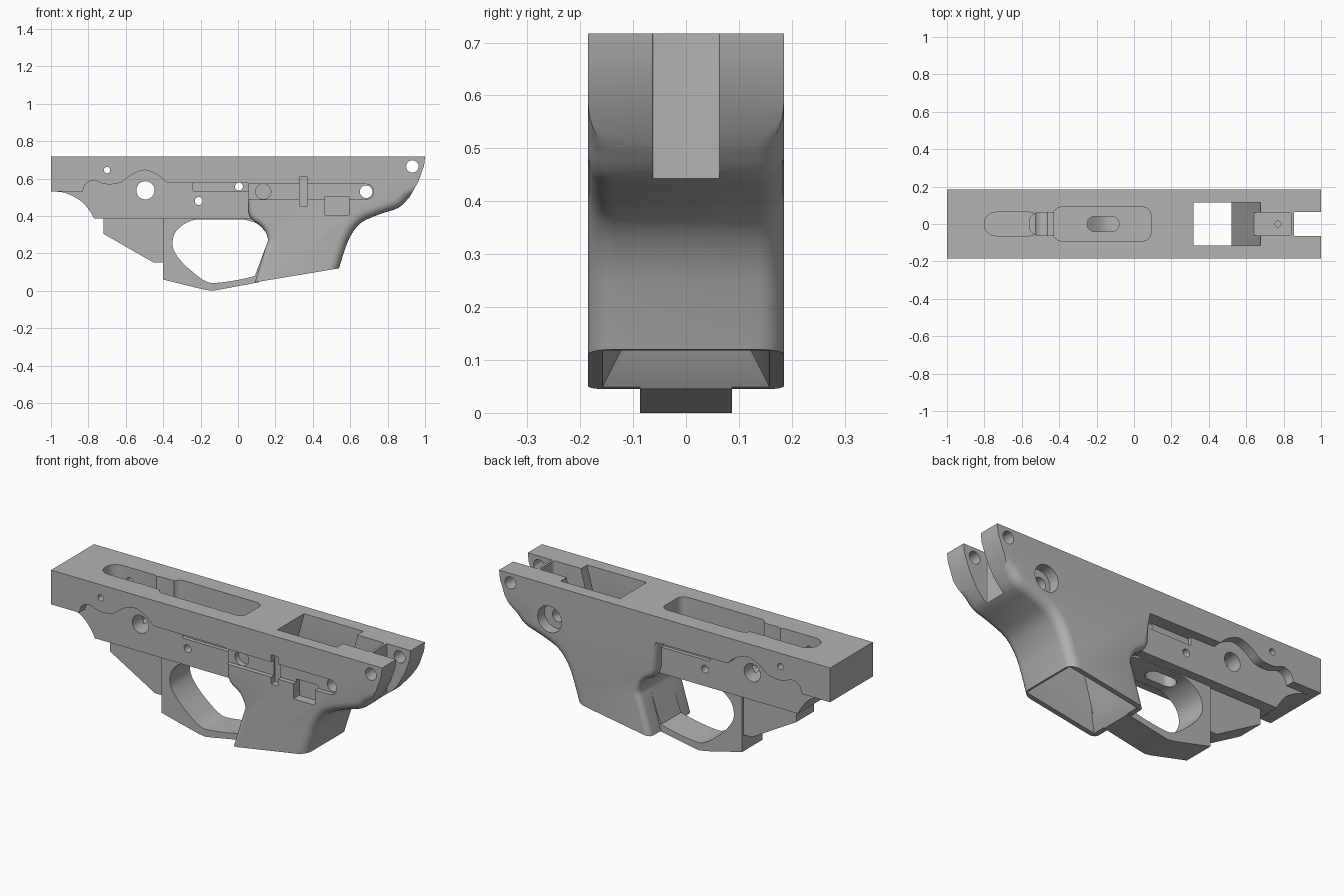
import bpy, bmesh, math
from mathutils import Vector

cube = bpy.data.objects.get("Cube")
if cube:
    bpy.data.objects.remove(cube, do_unlink=True)

grey = bpy.data.materials.new("mid_grey")
grey.use_nodes = True
color = (0.45, 0.45, 0.45, 1)
grey.diffuse_color = color
grey.node_tree.nodes["Principled BSDF"].inputs["Base Color"].default_value = color


def spline(pts, steps=4):
    """Smooth open curve through the points."""
    p = [Vector(q) for q in [pts[0], *pts, pts[-1]]]
    out = []
    for a, b, c, d in zip(p, p[1:], p[2:], p[3:]):
        for i in range(steps):
            t = i / steps
            out.append(0.5 * (2 * b + (c - a) * t + (2 * a - 5 * b + 4 * c - d) * t**2
                              + (3 * b - a - 3 * c + d) * t**3))
    return [tuple(v) for v in out] + [tuple(pts[-1])]


def rounded(x0, x1, y0, y1, r, n=6):
    """Rectangle with rounded corners."""
    pts = []
    for k, (cx, cy) in enumerate([(x1 - r, y1 - r), (x0 + r, y1 - r),
                                  (x0 + r, y0 + r), (x1 - r, y0 + r)]):
        for i in range(n + 1):
            a = (k + i / n) * math.pi / 2
            pts.append((cx + r * math.cos(a), cy + r * math.sin(a)))
    return pts


def circle(x, z, r, n=24):
    return [(x + r * math.cos(i * math.tau / n), z + r * math.sin(i * math.tau / n))
            for i in range(n)]


def finish(name, bm):
    bmesh.ops.recalc_face_normals(bm, faces=bm.faces)
    me = bpy.data.meshes.new(name)
    bm.to_mesh(me)
    bm.free()
    me.materials.append(grey)
    ob = bpy.data.objects.new(name, me)
    bpy.context.collection.objects.link(ob)
    return ob


def prism(name, pts, lo, hi, axis="y", bevels=()):
    """Extrude a profile; bevels are (rule, width) pairs for the rim edges."""
    place = (lambda p, d: (p[0], d, p[1])) if axis == "y" else (lambda p, d: (p[0], p[1], d))
    bm = bmesh.new()
    face = bm.faces.new([bm.verts.new(place(p, lo)) for p in pts])
    top = bmesh.ops.extrude_face_region(bm, geom=[face])["geom"]
    shift = Vector(place((0, 0), hi - lo))
    bmesh.ops.translate(bm, vec=shift, verts=[g for g in top if isinstance(g, bmesh.types.BMVert)])
    for rule, width in bevels:
        edges = [e for e in bm.edges
                 if abs(e.verts[0].co.y - e.verts[1].co.y) < 1e-5
                 and all(rule(v.co.x, v.co.z) for v in e.verts)]
        bmesh.ops.bevel(bm, geom=edges, offset=width, segments=5, profile=0.5,
                        affect="EDGES", clamp_overlap=False)
    return finish(name, bm)


def combine(ob, other, mode):
    """Apply a boolean and discard the second object."""
    mod = ob.modifiers.new("combine", "BOOLEAN")
    mod.operation, mod.solver, mod.object = mode, "EXACT", other
    deps = bpy.context.evaluated_depsgraph_get()
    deps.update()
    mesh = bpy.data.meshes.new_from_object(ob.evaluated_get(deps))
    ob.modifiers.clear()
    ob.data = mesh
    bpy.data.objects.remove(other, do_unlink=True)


def cut(ob, pts, lo, hi, axis="y"):
    combine(ob, prism("cutter", pts, lo, hi, axis), "DIFFERENCE")


W = 0.185

# Full-width rail and grip
arches = spline([(-0.83, 0.53), (-0.815, 0.57), (-0.77, 0.59), (-0.71, 0.57), (-0.63, 0.577),
                 (-0.57, 0.62), (-0.5, 0.645), (-0.43, 0.62), (-0.38, 0.577)])
grip_front = spline([(0.055, 0.42), (0.075, 0.38), (0.13, 0.34), (0.16, 0.28), (0.15, 0.24)], 3)
grip_back = spline([(0.54, 0.12), (0.565, 0.2), (0.6, 0.29), (0.66, 0.365), (0.76, 0.41),
                    (0.86, 0.445), (0.92, 0.505)])
profile = ([(-1, 0.717), (-1, 0.53)] + arches + [(0.055, 0.575)] + grip_front
           + [(0.09, 0.045)] + grip_back + [(0.965, 0.585), (0.995, 0.67), (1, 0.717)])
frame = prism("frame_body", profile, -W, W, bevels=[
    (lambda x, z: x > 0.53 and z < 0.51, 0.05),
    (lambda x, z: 0.05 < x < 0.17 and z < 0.58, 0.03)])

# Recessed side panel with a curved nose
nose = spline([(-0.99, 0.531), (-0.92, 0.522), (-0.84, 0.48), (-0.795, 0.43), (-0.77, 0.387)])
panel = prism("side_panel", nose + [(0.11, 0.387), (0.11, 0.69), (-0.99, 0.69)], -0.135, 0.135)
for lo, hi in ((-0.3, -0.115), (0.115, 0.3)):
    cut(panel, rounded(-0.24, 0.1, 0.53, 0.6, 0.01), lo, hi)
combine(frame, panel, "UNION")

# Front block under the panel
combine(frame, prism("front_block", [(-0.72, 0.42), (-0.72, 0.305), (-0.45, 0.15), (-0.38, 0.15),
                                     (-0.38, 0.42)], -0.075, 0.075), "UNION")

# Guard loop
guard = prism("guard_loop", [(-0.4, 0.42), (-0.4, 0.06), (-0.18, 0.006), (-0.14, 0.0),
                             (-0.1, 0.006), (0.12, 0.047), (0.19, 0.2), (0.2, 0.42)], -0.087, 0.087)
opening = spline([(0.09, 0.079), (0, 0.058), (-0.12, 0.042), (-0.17, 0.05), (-0.23, 0.09),
                  (-0.31, 0.165), (-0.35, 0.24), (-0.33, 0.32), (-0.25, 0.375), (-0.15, 0.381)])
cut(guard, opening + spline([(0.03, 0.381), (0.1, 0.36), (0.15, 0.31), (0.162, 0.27),
                             (0.15, 0.24)]), -0.2, 0.2)
combine(frame, guard, "UNION")

# Slanted well through the grip, with a flared mouth
cut(frame, [(0.325, 0.75), (0.315, 0.7), (0.11, -0.05), (0.47, -0.05), (0.675, 0.7), (0.68, 0.75)],
    -0.115, 0.115)
bm = bmesh.new()
for x, z, y in ((0.105, 0.035, 0.165), (0.535, 0.107, 0.165), (0.17, 0.14, 0.112), (0.5, 0.19, 0.112)):
    for s in (-1, 1):
        bm.verts.new((x, s * y, z))
bmesh.ops.convex_hull(bm, input=bm.verts)
combine(frame, finish("flare_cutter", bm), "DIFFERENCE")

# Top pockets
cut(frame, rounded(-0.43, 0.09, -0.09, 0.09, 0.04), 0.45, 0.8, "z")
cut(frame, rounded(-0.56, -0.38, -0.062, 0.062, 0.055), 0.5, 0.8, "z")
cut(frame, rounded(-0.8, -0.5, -0.063, 0.063, 0.06), 0.57, 0.8, "z")
cut(frame, rounded(-0.25, -0.08, -0.04, 0.04, 0.039), 0.3, 0.5, "z")
cut(frame, rounded(0.6, 0.843, -0.062, 0.062, 0.015), 0.58, 0.8, "z")
cut(frame, circle(0.77, 0, 0.016), 0.5, 0.6, "z")

# Rear slot between the lugs
cut(frame, rounded(0.856, 1.1, -0.063, 0.063, 0.003), 0.3, 0.8, "z")

# Cross holes
for x, z, r in ((-0.7, 0.645, 0.017), (-0.495, 0.537, 0.049), (-0.21, 0.48, 0.021),
                (0.005, 0.557, 0.021), (0.685, 0.53, 0.034), (0.932, 0.665, 0.033)):
    cut(frame, circle(x, z, r), -0.4, 0.4)

# Right-side groove, notches, box recess and round recess
cut(frame, rounded(0.0, 0.725, 0.488, 0.57, 0.04), -0.3, -0.16)
for x0, x1, z0, z1, depth in ((0.33, 0.37, 0.45, 0.61, 0.15), (0.465, 0.595, 0.405, 0.505, 0.135)):
    cut(frame, rounded(x0, x1, z0, z1, 0.003, 2), -0.3, -depth)
cut(frame, circle(0.135, 0.53, 0.041), -0.3, -0.13)

# Large round recess on the back face
cut(frame, circle(0.695, 0.53, 0.072, 32), 0.125, 0.3)

# Shading
bpy.ops.object.select_all(action="DESELECT")
frame.select_set(True)
bpy.context.view_layer.objects.active = frame
bpy.ops.object.shade_smooth_by_angle(angle=math.radians(30))
